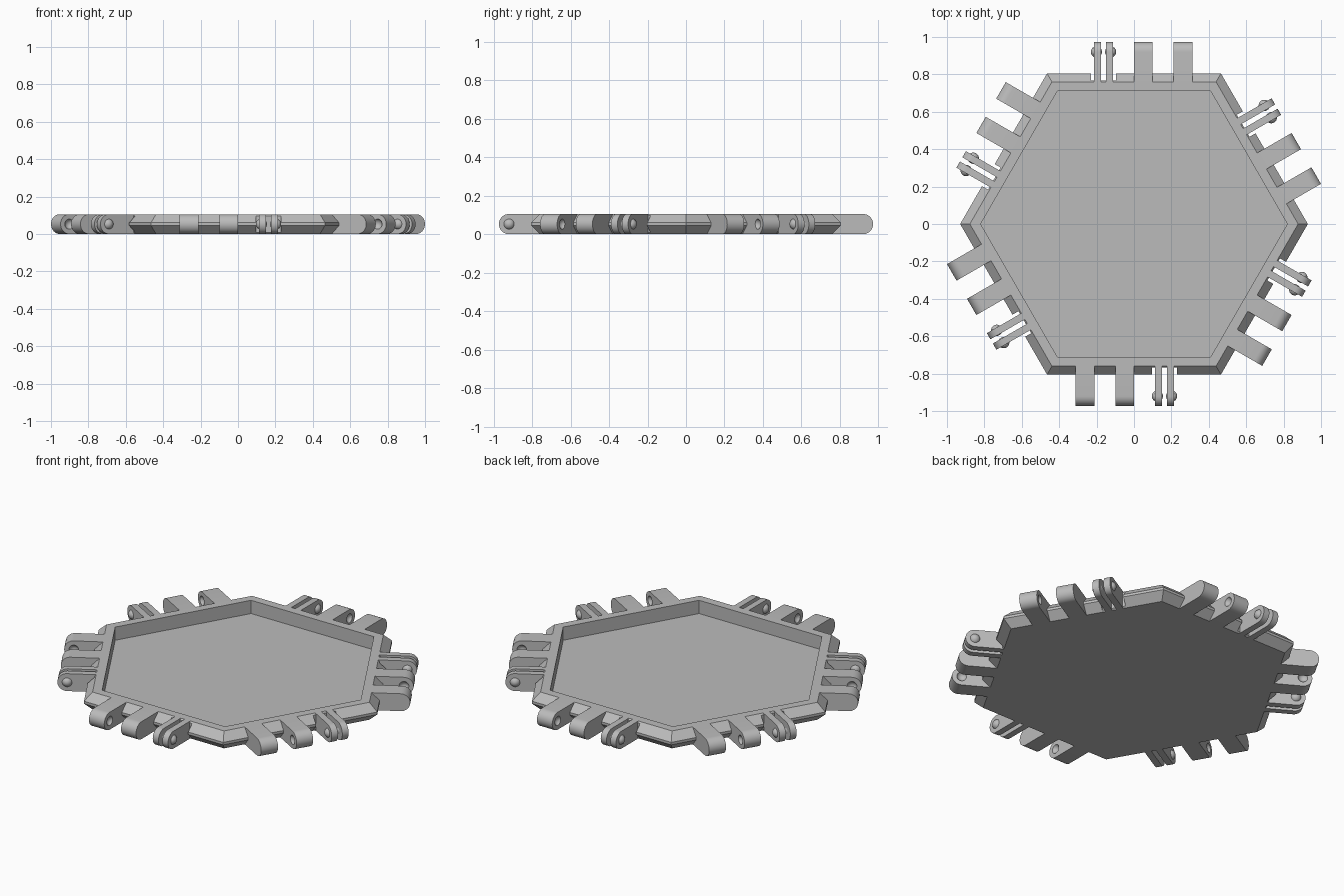
import bpy, bmesh
from math import pi, sin, cos, radians
from mathutils import Matrix, Vector

if "Cube" in bpy.data.objects:
    bpy.data.objects.remove(bpy.data.objects["Cube"])

HEIGHT = 0.105
MID = HEIGHT / 2
RIM = 0.76          # distance from centre to the flat rim's outer edge
TIP = 0.973         # distance from centre to the lug tips
PIN_Y = 0.92
PIN_R = 0.03
PIN_INSET = 0.013
WIDE = [(0.0, 0.1), (0.212, 0.314)]
THIN = [(-0.214, -0.176), (-0.15, -0.112)]
SIDES = [Matrix.Rotation(radians(60 * i), 4, 'Z') for i in range(6)]

grey = bpy.data.materials.new("light grey plastic")
grey.use_nodes = True
color = (0.5, 0.5, 0.5, 1)
grey.diffuse_color = color
grey.node_tree.nodes["Principled BSDF"].inputs["Base Color"].default_value = color


def make_object(name, bm):
    bmesh.ops.recalc_face_normals(bm, faces=bm.faces)
    mesh = bpy.data.meshes.new(name)
    bm.to_mesh(mesh)
    bm.free()
    mesh.materials.append(grey)
    obj = bpy.data.objects.new(name, mesh)
    bpy.context.collection.objects.link(obj)
    return obj


def select(obj):
    bpy.ops.object.select_all(action='DESELECT')
    obj.select_set(True)
    bpy.context.view_layer.objects.active = obj


def cut(obj, cutter):
    cutter.hide_render = True
    mod = obj.modifiers.new("cut", 'BOOLEAN')
    mod.operation = 'DIFFERENCE'
    mod.solver = 'EXACT'
    mod.object = cutter
    select(obj)
    bpy.ops.object.modifier_apply(modifier=mod.name)
    bpy.data.objects.remove(cutter)


def smooth(obj):
    select(obj)
    bpy.ops.object.shade_smooth_by_angle(angle=radians(30))


def add_lug(bm, x0, x1, turn):
    # Rounded tab profile extruded across its width
    arc = [(TIP - MID + MID * cos(a), MID + MID * sin(a))
           for a in (-pi / 2 + pi * i / 16 for i in range(17))]
    profile = [(RIM, 0)] + arc + [(RIM, HEIGHT)]
    face = bm.faces.new([bm.verts.new(turn @ Vector((x0, y, z))) for y, z in profile])
    ext = bmesh.ops.extrude_face_region(bm, geom=[face])
    moved = [v for v in ext["geom"] if isinstance(v, bmesh.types.BMVert)]
    bmesh.ops.translate(bm, verts=moved, vec=turn @ Vector((x1 - x0, 0, 0)))


def make_lugs(name, spans):
    bm = bmesh.new()
    for turn in SIDES:
        for x0, x1 in spans:
            add_lug(bm, x0, x1, turn)
    return make_object(name, bm)


def make_balls(name, xs):
    bm = bmesh.new()
    for turn in SIDES:
        for x in xs:
            place = turn @ Matrix.Translation((x, PIN_Y, MID)) @ Matrix.Rotation(pi / 2, 4, 'Y')
            bmesh.ops.create_uvsphere(bm, u_segments=24, v_segments=14,
                                      radius=PIN_R, matrix=place)
    return make_object(name, bm)


# Hexagonal tray: bevelled outside, flat rim, sunken floor
bm = bmesh.new()
rings = []
for apothem, z in [(RIM, 0), (0.805, 0.045), (0.805, 0.06),
                   (RIM, HEIGHT), (0.71, HEIGHT), (0.71, 0.025)]:
    r = apothem / cos(pi / 6)
    rings.append([bm.verts.new((r * cos(i * pi / 3), r * sin(i * pi / 3), z)) for i in range(6)])
for low, high in zip(rings, rings[1:]):
    for i in range(6):
        j = (i + 1) % 6
        bm.faces.new((low[i], low[j], high[j], high[i]))
bm.faces.new(rings[0])
bm.faces.new(rings[-1])
tray = make_object("tray", bm)

# Clearance notches in the bevel around the thin lugs
bm = bmesh.new()
for turn in SIDES:
    place = turn @ Matrix.Translation((-0.163, 0.818, MID)) @ Matrix.Diagonal((0.136, 0.1, 0.2, 1))
    bmesh.ops.create_cube(bm, size=1, matrix=place)
cut(tray, make_object("notch_cutter", bm))

# Wide lugs with dimples on their facing sides
wide_lugs = make_lugs("wide_lugs", WIDE)
cut(wide_lugs, make_balls("dimple_cutter", [WIDE[0][1] + PIN_INSET, WIDE[1][0] - PIN_INSET]))
smooth(wide_lugs)

# Thin paired lugs with snap bumps on their outer sides
thin_lugs = make_lugs("thin_lugs", THIN)
smooth(thin_lugs)
bumps = make_balls("snap_bumps", [THIN[0][0] + PIN_INSET, THIN[1][1] - PIN_INSET])
smooth(bumps)
